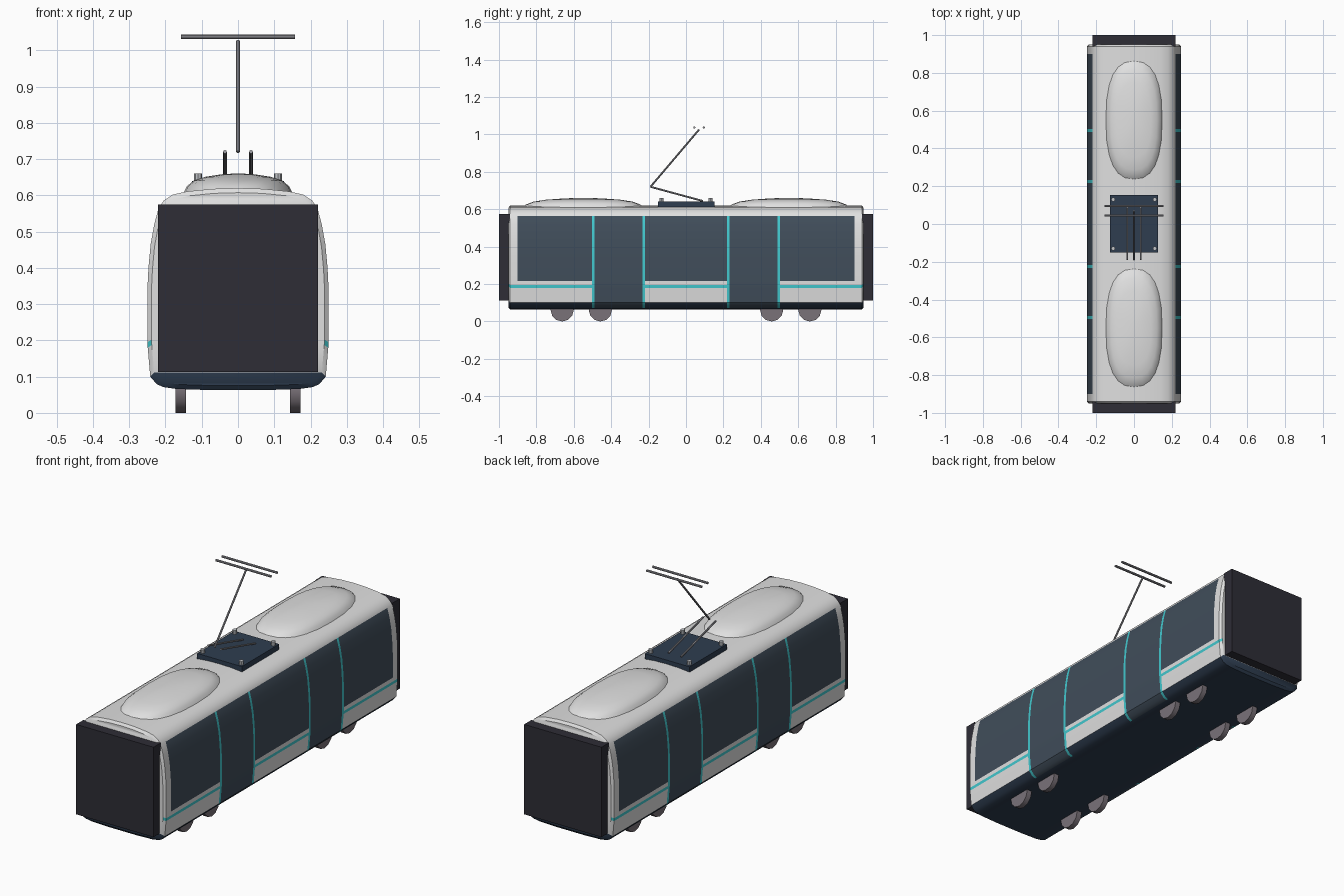
import bpy, bmesh, math
from mathutils import Vector, Matrix

if "Cube" in bpy.data.objects:
    bpy.data.objects.remove(bpy.data.objects["Cube"])


def material(name, rgb):
    m = bpy.data.materials.new(name)
    lin = [((c / 255 + 0.055) / 1.055) ** 2.4 for c in rgb]
    m.diffuse_color = (*lin, 1)
    m.use_nodes = True
    m.node_tree.nodes["Principled BSDF"].inputs["Base Color"].default_value = m.diffuse_color
    return m


WHITE = material("body white", (224, 224, 224))
GLASS = material("window slate", (64, 77, 90))
TEAL = material("teal trim", (66, 200, 206))
SKIRT = material("dark blue skirt", (46, 61, 80))
RUBBER = material("gangway black", (46, 45, 54))
WHEEL = material("wheel grey", (122, 114, 121))
METAL = material("pantograph grey", (150, 150, 156))
LIGHT = material("insulator grey", (195, 198, 202))


def finish(name, bm, mats, angle=None):
    bmesh.ops.recalc_face_normals(bm, faces=bm.faces[:])
    me = bpy.data.meshes.new(name)
    bm.to_mesh(me)
    bm.free()
    for m in mats:
        me.materials.append(m)
    if angle:
        me.shade_smooth()
        me.set_sharp_from_angle(angle=math.radians(angle))
    ob = bpy.data.objects.new(name, me)
    bpy.context.collection.objects.link(ob)
    return ob


def box(name, lo, hi, mat):
    bm = bmesh.new()
    lo, hi = Vector(lo), Vector(hi)
    bmesh.ops.create_cube(bm, size=1, matrix=Matrix.Translation((lo + hi) / 2)
                          @ Matrix.Diagonal((*(hi - lo), 1)))
    return finish(name, bm, [mat])


def rod(name, a, b, r, mat, sides=8):
    bm = bmesh.new()
    a, b = Vector(a), Vector(b)
    rot = (b - a).to_track_quat('Z', 'Y').to_matrix().to_4x4()
    bmesh.ops.create_cone(bm, cap_ends=True, segments=sides, radius1=r, radius2=r,
                          depth=(b - a).length,
                          matrix=Matrix.Translation((a + b) / 2) @ rot)
    return finish(name, bm, [mat], 40)


# Body shell: half cross-section lofted along y, cut at every colour border
half = [(.08, .063), (.17, .066), (.205, .071), (.224, .079), (.242, .1), (.249, .18),
        (.25, .195), (.25, .215), (.25, .34), (.247, .4), (.241, .465), (.231, .52),
        (.219, .565), (.205, .585), (.18, .602), (.14, .611), (.07, .618)]
n = len(half)
ring = [(x, z) for x, z in half] + [(0, .62)] + [(-x, z) for x, z in reversed(half)]
pos = [.218, .232, .488, .502, .9, .94, .95]
ys = [-y for y in reversed(pos)] + pos


def side_material(row, y):
    z = (half[row][1] + half[row + 1][1]) / 2
    y = abs(y)
    door = .218 < y < .502
    if z > .565 or z < .071:
        return 0 if z > .1 else 3
    if door:
        return 2 if (y < .232 or y > .488) else 1
    if z < .1:
        return 3
    if .18 < z < .195:
        return 2
    return 1 if z > .215 and y < .9 else 0


bm = bmesh.new()
rings = []
for y in ys:
    s = .955 if abs(y) > .945 else 1
    rings.append([bm.verts.new((x * s, y, .34 + (z - .34) * s)) for x, z in ring])
count = len(ring)
for a, b, y0, y1 in zip(rings, rings[1:], ys, ys[1:]):
    for i in range(count):
        j = (i + 1) % count
        f = bm.faces.new((a[i], a[j], b[j], b[i]))
        if i == count - 1:
            f.material_index = 3
        else:
            row = min(i, count - 2 - i)
            f.material_index = 0 if row >= n - 1 else side_material(row, (y0 + y1) / 2)
for r in (rings[0], rings[-1]):
    for i in range(n - 1):
        f = bm.faces.new((r[i], r[i + 1], r[count - 2 - i], r[count - 1 - i]))
        f.material_index = 3 if half[i + 1][1] <= .1 else 0
    bm.faces.new((r[n - 1], r[n], r[n + 1]))
finish("body_shell", bm, [WHITE, GLASS, TEAL, SKIRT], 35)


def roof_pod(name, cy):
    bm = bmesh.new()
    levels = [(1, .603), (.93, .625), (.8, .641), (.6, .651), (.3, .658)]
    rows = []
    for s, z in levels:
        row = []
        for k in range(24):
            t = math.tau * k / 24
            c, d = math.cos(t), math.sin(t)
            x = math.copysign(abs(c) ** .8, c) * .152 * s
            y = math.copysign(abs(d) ** .8, d) * .33 * s
            row.append(bm.verts.new((x, cy + y, z)))
        rows.append(row)
    top = bm.verts.new((0, cy, .661))
    for k in range(24):
        m = (k + 1) % 24
        for a, b in zip(rows, rows[1:]):
            bm.faces.new((a[k], a[m], b[m], b[k]))
        bm.faces.new((rows[-1][k], rows[-1][m], top))
    finish(name, bm, [WHITE], 50)


# Parts mirrored front to back
for s, end in ((-1, "front"), (1, "back")):
    box(f"{end}_gangway", (-.22, min(s * .94, s), .113), (.22, max(s * .94, s), .575), RUBBER)
    roof_pod(f"{end}_roof_pod", s * .55)
    for sx, side in ((-1, "left"), (1, "right")):
        for y, place in ((.458, "inner"), (.662, "outer")):
            rod(f"{end}_{side}_{place}_wheel", (sx * .144, s * y, .062),
                (sx * .172, s * y, .062), .062, WHEEL, 12)
        rod(f"{end}_{side}_insulator", (sx * .11, s * .13, .635),
            (sx * .11, s * .13, .66), .011, LIGHT)

# Pantograph
box("pantograph_base", (-.127, -.15, .61), (.127, .153, .64), SKIRT)
for sx, side in ((-1, "left"), (1, "right")):
    rod(f"{side}_lower_arm", (sx * .036, .09, .644), (sx * .036, -.19, .72), .005, METAL)
rod("upper_arm", (0, -.19, .72), (0, .07, 1.026), .005, METAL)
for y, end in ((.045, "front"), (.095, "back")):
    rod(f"{end}_contact_bar", (-.157, y, 1.037), (.157, y, 1.037), .006, METAL)
